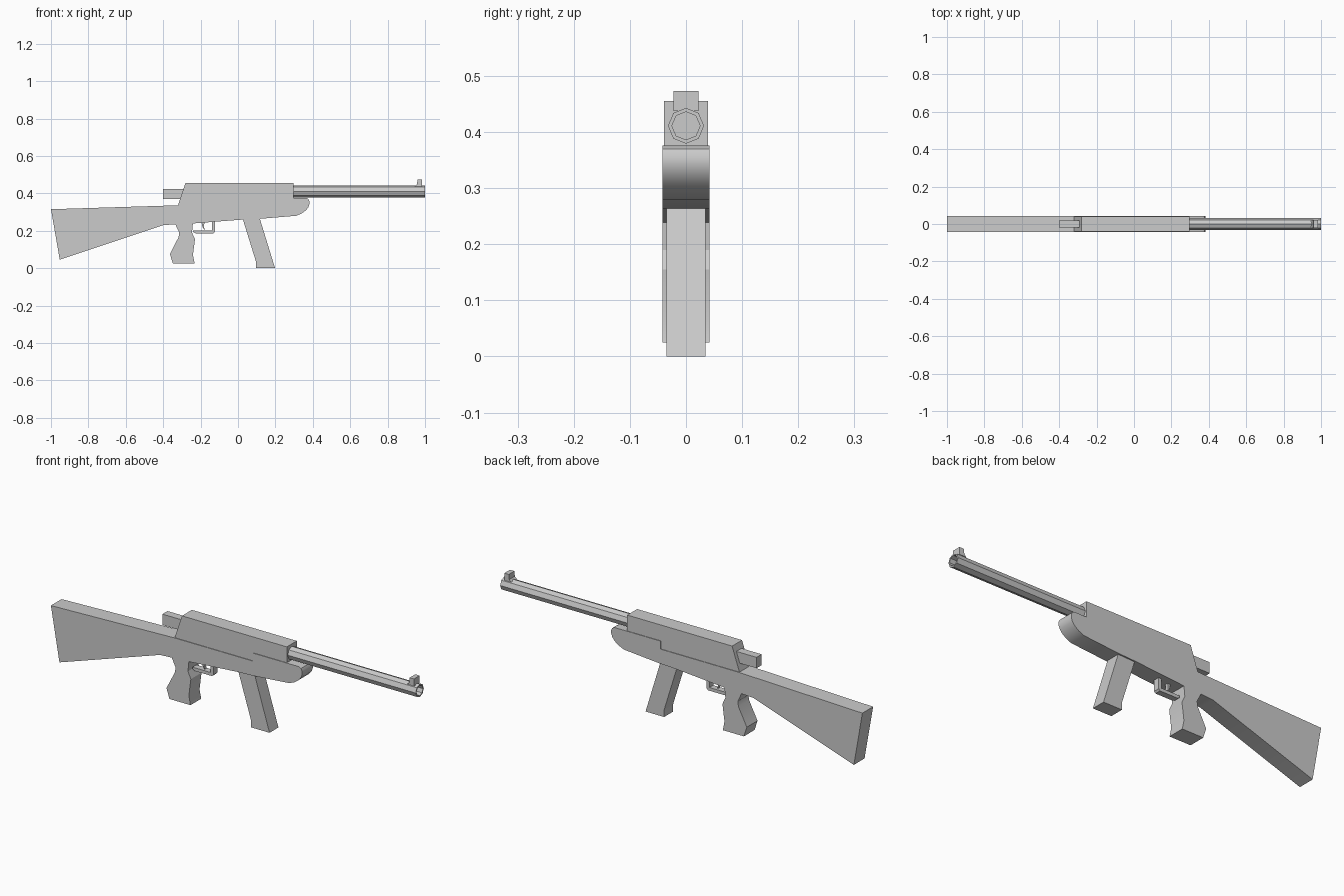
import bpy, bmesh, math

if "Cube" in bpy.data.objects:
    bpy.data.objects.remove(bpy.data.objects["Cube"])


def prism(name, profile, half):
    """Extrude an (x, z) outline symmetrically along y."""
    bm = bmesh.new()
    face = bm.faces.new([bm.verts.new((x, -half, z)) for x, z in profile])
    ext = bmesh.ops.extrude_face_region(bm, geom=[face])
    verts = [g for g in ext["geom"] if isinstance(g, bmesh.types.BMVert)]
    bmesh.ops.translate(bm, verts=verts, vec=(0, 2 * half, 0))
    bmesh.ops.recalc_face_normals(bm, faces=bm.faces)
    mesh = bpy.data.meshes.new(name)
    bm.to_mesh(mesh)
    bm.free()
    obj = bpy.data.objects.new(name, mesh)
    bpy.context.collection.objects.link(obj)
    return obj


# Stock with pistol grip and rounded fore end
nose = [(0.365, 0.376), (0.376, 0.37), (0.382, 0.358), (0.382, 0.342),
        (0.376, 0.325), (0.362, 0.308), (0.34, 0.292), (0.312, 0.28)]
grip = [(-0.241, 0.239), (-0.246, 0.19), (-0.23, 0.155), (-0.241, 0.07),
        (-0.232, 0.025), (-0.348, 0.025), (-0.364, 0.075),
        (-0.318, 0.165), (-0.314, 0.19), (-0.335, 0.234)]
stock = prism("stock", [(-1, 0.315), (-0.32, 0.336), (0.11, 0.336), (0.11, 0.376)]
              + nose + [(0.12, 0.264), (0.03, 0.26)] + grip
              + [(-0.40, 0.23), (-0.953, 0.045)], 0.042)
bpy.context.view_layer.objects.active = stock
stock.select_set(True)
bpy.ops.object.shade_smooth_by_angle(angle=math.radians(30))

# Receiver and bolt
prism("receiver", [(-0.325, 0.325), (-0.281, 0.455), (0.296, 0.455), (0.296, 0.325)], 0.039)
prism("bolt", [(-0.402, 0.37), (-0.402, 0.424), (-0.285, 0.424), (-0.285, 0.37)], 0.02)

# Magazine
prism("magazine", [(0.02, 0.28), (0.096, 0.035), (0.096, 0.0),
                   (0.198, 0.0), (0.112, 0.28)], 0.035)

# Trigger guard and trigger
prism("trigger_guard", [(-0.24, 0.202), (-0.14, 0.202), (-0.14, 0.25), (-0.124, 0.25),
                        (-0.124, 0.194), (-0.132, 0.186), (-0.226, 0.186), (-0.24, 0.193)], 0.015)
prism("trigger", [(-0.196, 0.25), (-0.19, 0.22), (-0.179, 0.203),
                  (-0.182, 0.225), (-0.178, 0.25)], 0.008)

# Octagonal barrel with a recessed bore: rings of (x, radius)
bm = bmesh.new()
rings = []
for x, r in [(0.28, 0.032), (1.0, 0.032), (1.0, 0.025), (0.9, 0.025)]:
    rings.append([bm.verts.new((x, r * math.cos(a), 0.411 + r * math.sin(a)))
                  for a in (math.tau * i / 8 for i in range(8))])
for a, b in zip(rings, rings[1:]):
    for i in range(8):
        j = (i + 1) % 8
        bm.faces.new((a[i], a[j], b[j], b[i]))
bm.faces.new(rings[0])
bm.faces.new(rings[-1])
bmesh.ops.recalc_face_normals(bm, faces=bm.faces)
mesh = bpy.data.meshes.new("barrel")
bm.to_mesh(mesh)
bm.free()
bpy.context.collection.objects.link(bpy.data.objects.new("barrel", mesh))

# Front sight
prism("front_sight", [(0.946, 0.437), (0.957, 0.448), (0.96, 0.473), (0.984, 0.473),
                      (0.984, 0.437)], 0.022)
